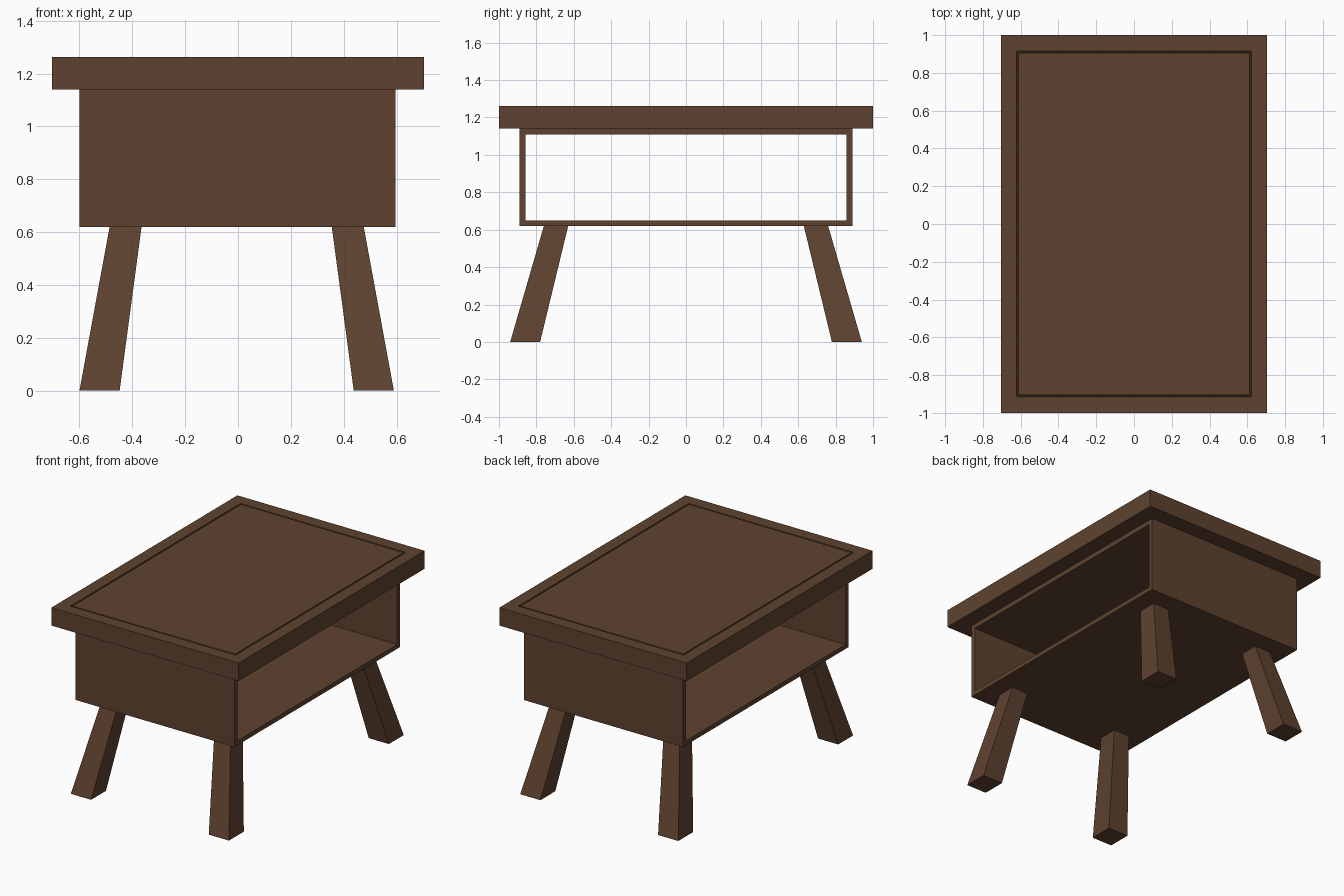
import bpy, bmesh

if "Cube" in bpy.data.objects:
    bpy.data.objects.remove(bpy.data.objects["Cube"])

wood = bpy.data.materials.new("brown wood")
wood.diffuse_color = (0.112, 0.055, 0.029, 1)
wood.use_nodes = True
wood.node_tree.nodes["Principled BSDF"].inputs["Base Color"].default_value = wood.diffuse_color


def finish(name, bm):
    bmesh.ops.recalc_face_normals(bm, faces=bm.faces)
    me = bpy.data.meshes.new(name)
    bm.to_mesh(me)
    bm.free()
    me.materials.append(wood)
    ob = bpy.data.objects.new(name, me)
    bpy.context.collection.objects.link(ob)
    return ob


def loft(name, rings, caps=True, closed=False):
    """Join a list of four-cornered rings with quads."""
    bm = bmesh.new()
    vs = [[bm.verts.new(p) for p in r] for r in rings]
    pairs = list(zip(vs, vs[1:])) + ([(vs[-1], vs[0])] if closed else [])
    for a, b in pairs:
        for i in range(4):
            j = (i + 1) % 4
            bm.faces.new((a[i], a[j], b[j], b[i]))
    if caps:
        bm.faces.new(vs[0])
        bm.faces.new(vs[-1])
    return finish(name, bm)


def rect(x0, x1, y0, y1, z):
    return [(x0, y0, z), (x1, y0, z), (x1, y1, z), (x0, y1, z)]


def frame(x, y, z0, z1):
    return [(x, -y, z0), (x, y, z0), (x, y, z1), (x, -y, z1)]


# Table top with a mitred border and a narrow groove around the panel
top, low = 1.262, 1.252
loft("table_top", [rect(-x, x, -y, y, z) for x, y, z in (
    (0.705, 1.0, 1.14), (0.705, 1.0, top), (0.622, 0.915, top),
    (0.620, 0.913, low), (0.614, 0.907, low), (0.612, 0.905, top))])

# Open box shelf, hollow from side to side
xl, xr = -0.6, 0.597
loft("shelf_box", [
    frame(xl, 0.89, 0.62, 1.14), frame(xr, 0.89, 0.62, 1.14),
    frame(xr, 0.858, 0.65, 1.108), frame(xl, 0.858, 0.65, 1.108)],
    caps=False, closed=True)

# Four splayed, tapered legs
for sx, side in ((-1, "left"), (1, "right")):
    for sy, end in ((-1, "front"), (1, "back")):
        c = -0.005
        loft(f"{end}_{side}_leg", [
            rect(c + sx * 0.443, c + sx * 0.595, sy * 0.78, sy * 0.94, 0),
            rect(c + sx * 0.36, c + sx * 0.481, sy * 0.63, sy * 0.76, 0.62)])
